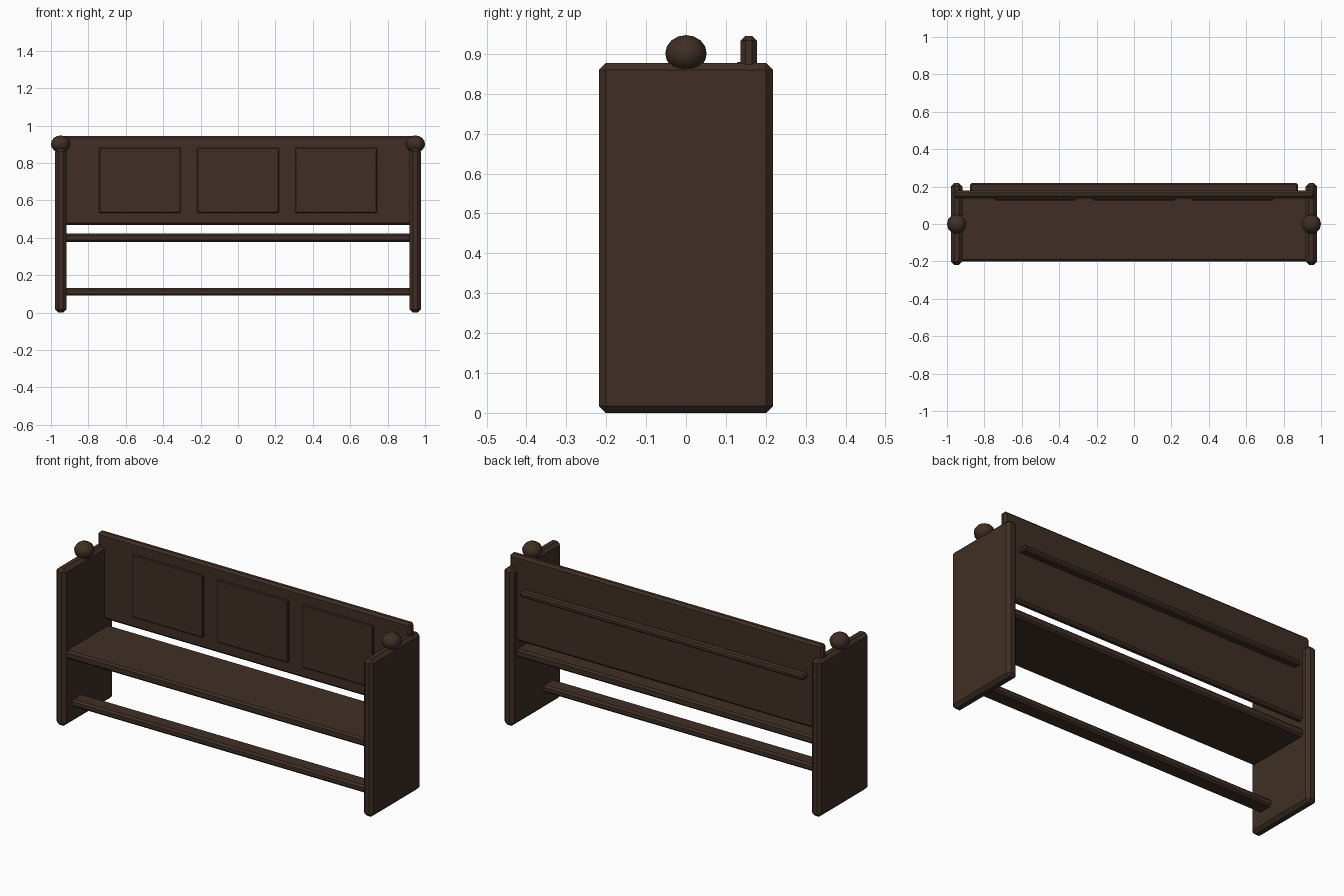
import bpy
import bmesh
from mathutils import Matrix

cube = bpy.data.objects.get("Cube")
if cube:
    bpy.data.objects.remove(cube, do_unlink=True)

wood = bpy.data.materials.new("dark_brown_wood")
wood.use_nodes = True
brown = (0.05, 0.028, 0.018, 1)
wood.diffuse_color = brown
wood.node_tree.nodes["Principled BSDF"].inputs["Base Color"].default_value = brown


def add_object(name, bm):
    mesh = bpy.data.meshes.new(name)
    bm.to_mesh(mesh)
    bm.free()
    mesh.materials.append(wood)
    obj = bpy.data.objects.new(name, mesh)
    bpy.context.collection.objects.link(obj)
    return obj


def board(name, x, y, z, chamfer):
    """Chamfered box given as (min, max) ranges."""
    bm = bmesh.new()
    bmesh.ops.create_cube(bm, size=1)
    spans = (x, y, z)
    for v in bm.verts:
        v.co = [(a + b) / 2 + c * (b - a) for c, (a, b) in zip(v.co, spans)]
    obj = add_object(name, bm)
    bevel = obj.modifiers.new("chamfer", "BEVEL")
    bevel.width = chamfer
    bevel.segments = 1
    return obj


def knob(name, x):
    bm = bmesh.new()
    bmesh.ops.create_uvsphere(bm, u_segments=12, v_segments=8, radius=1)
    bm.transform(Matrix.Translation((x, 0, 0.901)) @ Matrix.Diagonal((0.052, 0.052, 0.046, 1)))
    for f in bm.faces:
        f.smooth = True
    add_object(name, bm)


# End panels with round finials
for side, s in (("left", 1), ("right", -1)):
    board(side + "_end_panel", sorted((s * 0.918, s * 0.978)), (-0.218, 0.218), (0, 0.877), 0.017)
    knob(side + "_finial", s * 0.948)

# Seat and foot rail between the ends
board("seat", (-0.93, 0.93), (-0.2, 0.177), (0.377, 0.423), 0.01)
board("foot_rail", (-0.93, 0.93), (-0.15, -0.06), (0.09, 0.13), 0.01)

# Backrest with three raised panels and a rear ledge
board("backrest", (-0.965, 0.965), (0.137, 0.178), (0.467, 0.945), 0.012)
for i, name in enumerate(("right", "middle", "left")):
    cx = (i - 1) * 0.525
    board(name + "_back_panel", (cx - 0.218, cx + 0.218), (0.126, 0.145), (0.533, 0.88), 0.004)
board("rear_ledge", (-0.876, 0.876), (0.17, 0.218), (0.74, 0.77), 0.008)
